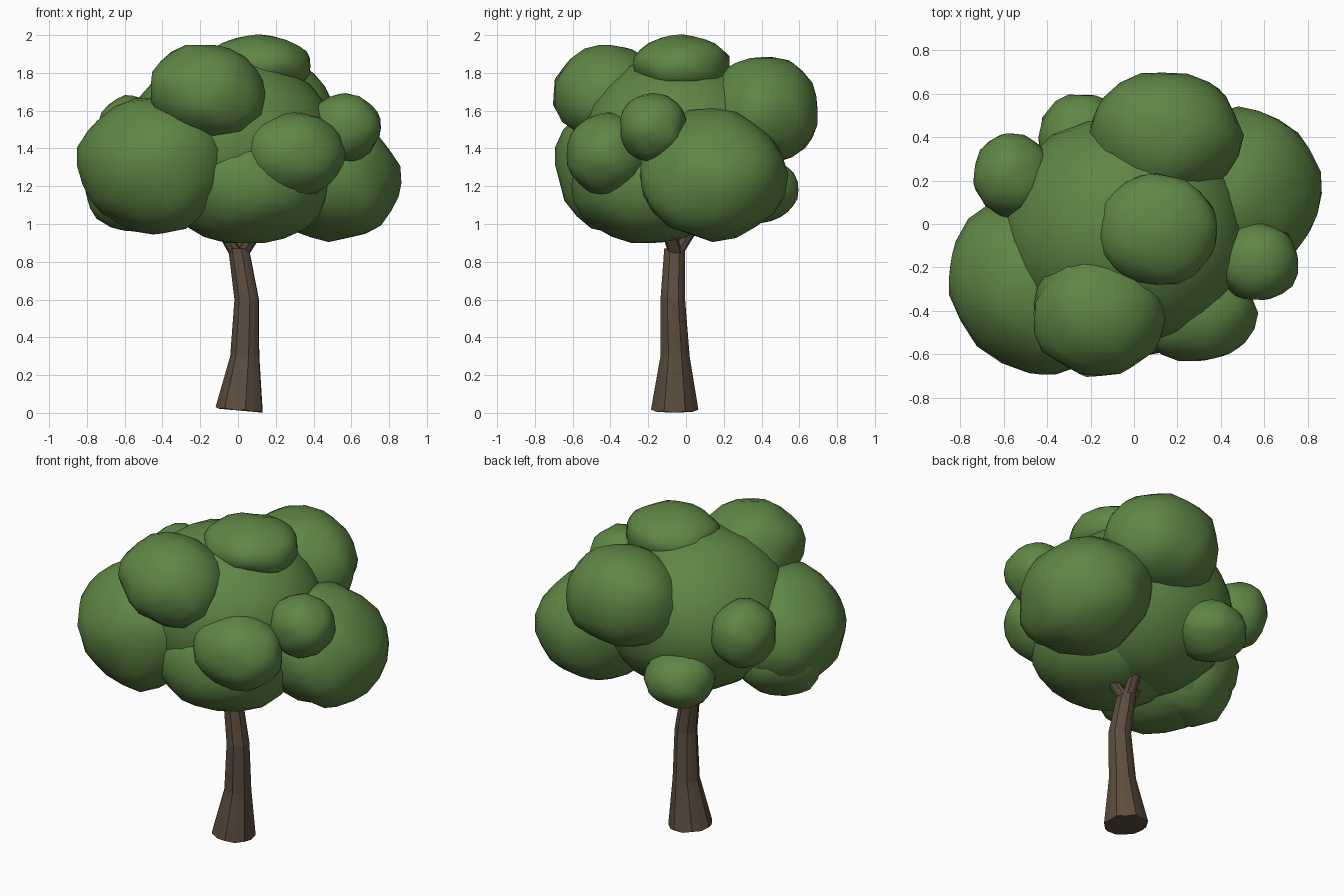
import bpy, bmesh, math
from mathutils import Vector, Euler, noise

cube = bpy.data.objects.get("Cube")
if cube:
    bpy.data.objects.remove(cube, do_unlink=True)


def material(name, rgb):
    mat = bpy.data.materials.new(name)
    mat.use_nodes = True
    mat.diffuse_color = (*rgb, 1)
    mat.node_tree.nodes["Principled BSDF"].inputs["Base Color"].default_value = (*rgb, 1)
    return mat


LEAF = material("leaf green", (0.115, 0.24, 0.06))
BARK = material("bark brown", (0.108, 0.073, 0.048))


def finish(bm, name, mat, smooth):
    mesh = bpy.data.meshes.new(name)
    for face in bm.faces:
        face.smooth = smooth
    bm.to_mesh(mesh)
    bm.free()
    mesh.materials.append(mat)
    obj = bpy.data.objects.new(name, mesh)
    bpy.context.collection.objects.link(obj)
    return obj


def foliage(name, centre, radii, turn=(0, 0, 0), rough=0.08):
    """Lumpy turned ellipsoid: a coarse sphere pushed in and out by noise."""
    bm = bmesh.new()
    bmesh.ops.create_icosphere(bm, subdivisions=3, radius=1)
    centre, radii = Vector(centre), Vector(radii)
    spin = Euler([math.radians(a) for a in turn]).to_matrix()
    for v in bm.verts:
        lump = noise.noise(v.co * 1.7 + centre * 9) + 0.4 * noise.noise(v.co * 4 + centre * 5)
        v.co = centre + spin @ (v.co * radii) * (1.01 + rough * lump)
    return finish(bm, name, LEAF, True)


def limb(name, sections, sides=14):
    """Ridged tapering tube through (x, y, z, radius) sections."""
    bm = bmesh.new()
    rings = []
    for x, y, z, r in sections:
        ring = []
        for i in range(sides):
            a, ridge = math.tau * i / sides, r * (1.03 if i % 2 else 0.97)
            ring.append(bm.verts.new((x + ridge * math.cos(a), y + ridge * math.sin(a), z)))
        rings.append(ring)
    for low, high in zip(rings, rings[1:]):
        for i in range(sides):
            j = (i + 1) % sides
            bm.faces.new((low[i], low[j], high[j], high[i]))
    bm.faces.new(rings[0][::-1])
    bm.faces.new(rings[-1])
    # uneven foot
    if sections[0][2] == 0:
        for i, v in enumerate(rings[0]):
            v.co.z = 0.012 - 0.09 * (v.co.x - 0.01) + 0.008 * (i % 2)
    return finish(bm, name, BARK, False)


# Trunk and the fork under the crown
limb("trunk", [(0.01, -0.06, 0, 0.125), (0.038, -0.058, 0.3, 0.077),
               (0.048, -0.07, 0.6, 0.065), (0.005, -0.06, 0.87, 0.055)])
for side, tip in {"left": (0.16, -0.12), "right": (-0.13, -0.1), "back": (0.02, 0.08)}.items():
    limb(side + "_branch", [(0.005 + tip[0] * 0.1, -0.055, 0.84, 0.04),
                            (tip[0], tip[1], 1.05, 0.035)], 8)

# Crown: a large core with a low lobe at the front and clumps around it
foliage("crown_core", (-0.04, -0.03, 1.42), (0.56, 0.53, 0.48), rough=0.04)
foliage("crown_front_lobe", (0.05, -0.19, 1.21), (0.43, 0.41, 0.32), rough=0.05)
foliage("crown_top", (0.11, -0.02, 1.84), (0.28, 0.255, 0.16))
foliage("back_upper_clump", (0.14, 0.41, 1.6), (0.35, 0.3, 0.29))
foliage("front_upper_clump", (-0.16, -0.41, 1.69), (0.31, 0.29, 0.25), (0, 8, 0), 0.1)
foliage("right_large_clump", (-0.45, -0.29, 1.31), (0.37, 0.43, 0.36), (0, 0, 45), 0.07)
foliage("right_lower_clump", (-0.52, -0.16, 1.2), (0.28, 0.24, 0.24))
foliage("right_small_clump", (-0.56, 0.22, 1.48), (0.18, 0.2, 0.2))
foliage("back_lower_clump", (-0.24, 0.4, 1.18), (0.2, 0.2, 0.17))
foliage("left_large_clump", (0.48, 0.14, 1.26), (0.38, 0.39, 0.33), (0, 30, 0))
foliage("left_small_clump", (0.57, -0.175, 1.51), (0.19, 0.18, 0.18))
foliage("front_small_clump", (0.29, -0.41, 1.37), (0.27, 0.23, 0.22))
